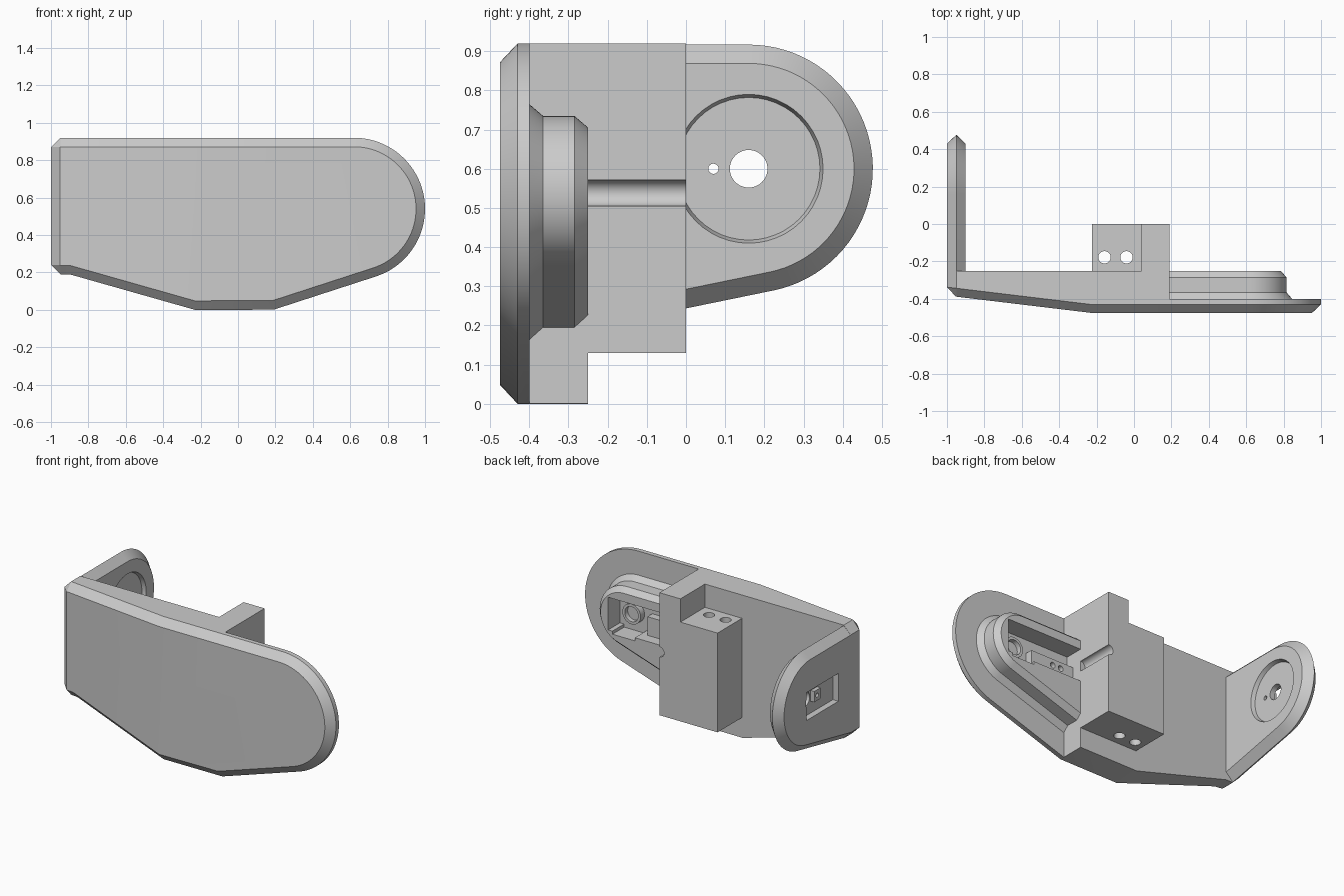
import bpy, bmesh
from math import sin, cos, radians, pi
from mathutils import Matrix

if "Cube" in bpy.data.objects:
    bpy.data.objects.remove(bpy.data.objects["Cube"])

grey = bpy.data.materials.new("light_grey")
grey.use_nodes = True
colour = (0.6, 0.6, 0.6, 1)
grey.diffuse_color = colour
grey.node_tree.nodes["Principled BSDF"].inputs["Base Color"].default_value = colour


def make(name, bm):
    bmesh.ops.recalc_face_normals(bm, faces=bm.faces)
    mesh = bpy.data.meshes.new(name)
    bm.to_mesh(mesh)
    bm.free()
    mesh.materials.append(grey)
    obj = bpy.data.objects.new(name, mesh)
    bpy.context.collection.objects.link(obj)
    return obj


def loft(rings):
    """Closed solid through rings of equal point count."""
    bm = bmesh.new()
    rows = [[bm.verts.new(p) for p in ring] for ring in rings]
    n = len(rows[0])
    for a, b in zip(rows, rows[1:]):
        for i in range(n):
            j = (i + 1) % n
            bm.faces.new((a[i], a[j], b[j], b[i]))
    bm.faces.new(rows[0])
    bm.faces.new(rows[-1])
    bmesh.ops.remove_doubles(bm, verts=bm.verts, dist=0.0005)
    return bm


def box(name, x, y, z):
    bm = bmesh.new()
    bmesh.ops.create_cube(bm, size=1)
    for v in bm.verts:
        v.co = [lo + (c + 0.5) * (hi - lo) for c, (lo, hi) in zip(v.co, (x, y, z))]
    return make(name, bm)


def rod(name, centre, axis, depth, r1, r2=None):
    bm = bmesh.new()
    turn = {"x": Matrix.Rotation(pi / 2, 4, "Y"),
            "y": Matrix.Rotation(-pi / 2, 4, "X"),
            "z": Matrix.Identity(4)}[axis]
    bmesh.ops.create_cone(bm, cap_ends=True, segments=48, radius1=r1,
                          radius2=r2 or r1, depth=depth,
                          matrix=Matrix.Translation(centre) @ turn)
    return make(name, bm)


def combine(obj, other, operation="DIFFERENCE"):
    mod = obj.modifiers.new("combine", "BOOLEAN")
    mod.operation, mod.object, mod.solver = operation, other, "EXACT"
    bpy.context.view_layer.objects.active = obj
    bpy.ops.object.modifier_apply(modifier=mod.name)
    bpy.data.objects.remove(other)


def smooth(obj):
    bpy.ops.object.select_all(action="DESELECT")
    obj.select_set(True)
    bpy.context.view_layer.objects.active = obj
    bpy.ops.object.shade_smooth_by_angle(angle=radians(25))


def rounded(u, v, r, tilt, start):
    """Level top edge, round end, tilted lower edge back to the start."""
    t, steps = radians(tilt), 40
    pts = [(start, v + r)]
    for i in range(steps + 1):
        a = pi / 2 - (pi - t) * i / steps
        pts.append((u + r * cos(a), v + r * sin(a)))
    pts.append((start, v - (r - sin(t) * (start - u)) / cos(t)))
    return pts


# Front panel with bevelled rim; its left part slopes back
def panel_outline(d):
    return rounded(0.62, 0.54, 0.38 - d, 18, 0.19) + [
        (-0.23, d), (-0.9, 0.19 + d), (-0.95, 0.19 + d),
        (d - 1, 0.24), (d - 1, 0.87), (-0.95, 0.92 - d)]


bm = loft([[(x, y, z) for x, z in panel_outline(d)]
           for d, y in ((0.048, -0.475), (0, -0.43), (0, -0.25))])
bmesh.ops.bisect_plane(bm, geom=bm.verts[:] + bm.edges[:] + bm.faces[:],
                       plane_co=(-0.23, 0, 0), plane_no=(1, 0, 0), dist=0.0005)
for v in bm.verts:
    if v.co.x < -0.23 and v.co.y < -0.4:
        v.co.y += 0.12 * (-0.23 - v.co.x)
panel = make("front_panel", bm)
combine(panel, box("thin_end_cut", (0.19, 1.2), (-0.4, 0), (-0.1, 1)))

# Mounting block with step, screw holes and cable groove
block = box("mounting_block", (-0.225, 0.19), (-0.25, 0), (0.13, 0.92))
combine(block, box("step_cut", (-0.3, 0.04), (-0.251, 0.1), (0.77, 1)))
for x in (-0.158, -0.04):
    combine(block, rod("screw_cut", (x, -0.178, 0.45), "z", 1, 0.033))
combine(block, rod("groove_cut", (0.19, -0.12, 0.538), "y", 0.4, 0.033))

# Raised housing behind the round end
housing = make("housing", loft([
    [(x, y, z) for x, z in rounded(0.62, 0.54, r, 18, 0.19)]
    for r, y in ((0.225, -0.4), (0.195, -0.365), (0.195, -0.285), (0.165, -0.25))]))
combine(housing, box("pocket_cut", (0.1, 0.73), (-0.37, -0.2), (0.44, 0.65)))
combine(housing, box("lower_pocket_cut", (0.54, 0.7), (-0.37, -0.2), (0.42, 0.5)))
ledge = box("housing_ledge", (0.19, 0.5), (-0.37, -0.32), (0.44, 0.56))
for x in (0.28, 0.34):
    combine(ledge, rod("pin_cut", (x, -0.32, 0.52), "y", 0.06, 0.018))
boss = rod("housing_boss", (0.62, -0.35, 0.54), "y", 0.04, 0.065)
combine(boss, rod("boss_cut", (0.62, -0.33, 0.54), "y", 0.06, 0.048))

# Side arm, bevelled on both sides
arm = make("side_arm", loft([
    [(x, y, z) for y, z in rounded(0.16, 0.6, r, 11.6, -0.25)]
    for r, x in ((0.269, -1), (0.317, -0.95), (0.269, -0.9))]))
combine(arm, rod("disc_cut", (-0.9, 0.16, 0.6), "x", 0.05, 0.182, 0.198))
combine(arm, box("outer_pocket_cut", (-1.05, -0.96), (-0.125, 0.2), (0.49, 0.67)))
combine(arm, rod("axle_cut", (-0.95, 0.16, 0.6), "x", 0.3, 0.048))
stop = box("arm_stop", (-0.985, -0.96), (0.035, 0.1), (0.565, 0.635))
for part in (arm, stop):
    combine(part, rod("pin_cut", (-0.95, 0.07, 0.6), "x", 0.3, 0.013))

for part in (panel, block, housing, ledge, boss, arm, stop):
    smooth(part)
